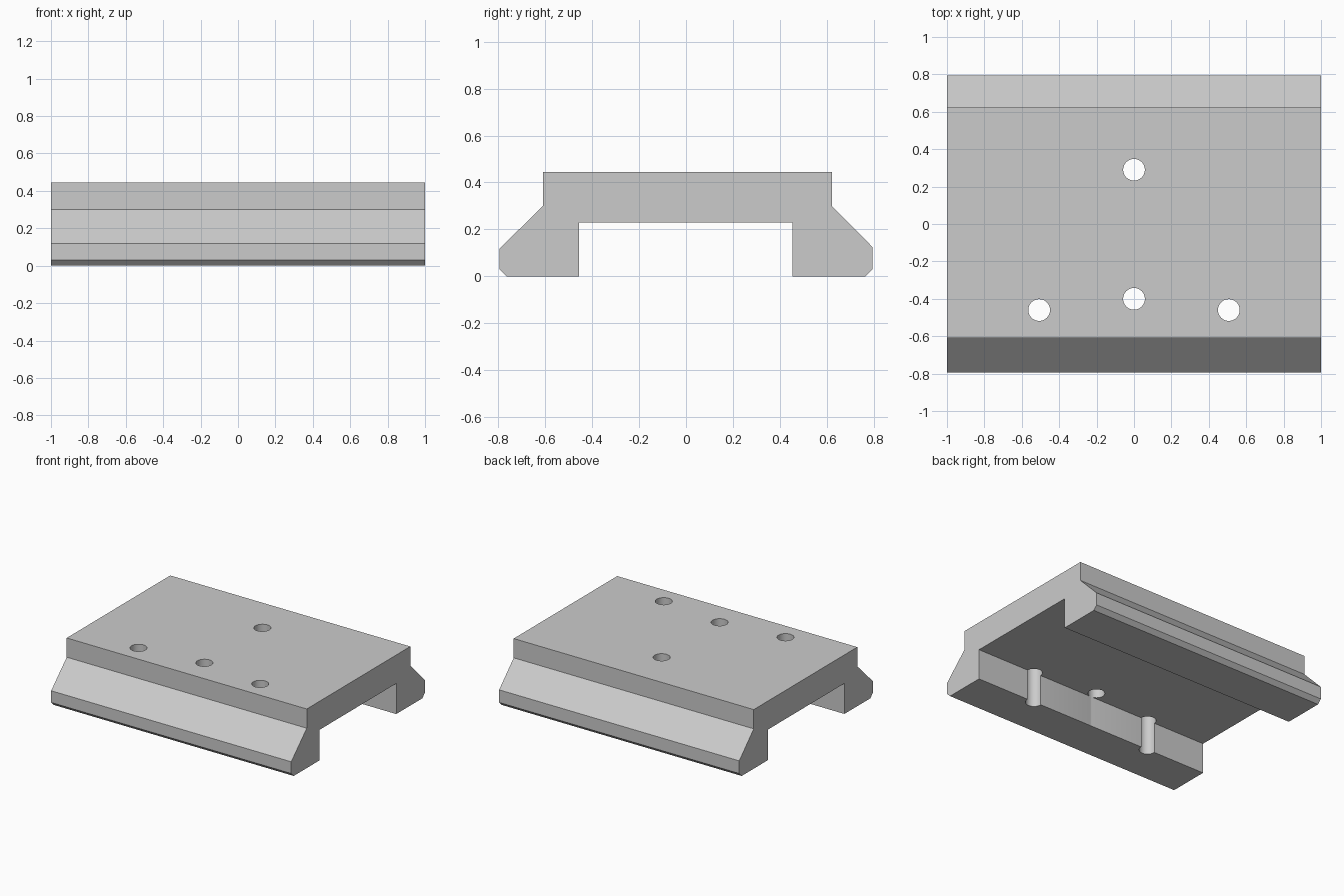
import bpy
import bmesh
import math

if "Cube" in bpy.data.objects:
    bpy.data.objects.remove(bpy.data.objects["Cube"], do_unlink=True)

grey = bpy.data.materials.new("light_grey")
grey.use_nodes = True
colour = (0.6, 0.6, 0.6, 1)
grey.diffuse_color = colour
grey.node_tree.nodes["Principled BSDF"].inputs["Base Color"].default_value = colour

# Cross-section (y, z) of the rail clamp, extruded along x
profile = [(-0.765, 0), (-0.457, 0), (-0.457, 0.23), (0.455, 0.23),
           (0.455, 0), (0.765, 0), (0.795, 0.03), (0.795, 0.125),
           (0.622, 0.3), (0.622, 0.445), (-0.61, 0.445), (-0.61, 0.3),
           (-0.795, 0.118), (-0.795, 0.03)]

bm = bmesh.new()
end = bm.faces.new([bm.verts.new((-1, y, z)) for y, z in profile])
extruded = bmesh.ops.extrude_face_region(bm, geom=[end], use_keep_orig=True)["geom"]
bmesh.ops.translate(bm, vec=(2, 0, 0),
                    verts=[g for g in extruded if isinstance(g, bmesh.types.BMVert)])
bmesh.ops.recalc_face_normals(bm, faces=bm.faces)
mesh = bpy.data.meshes.new("mounting_plate")
bm.to_mesh(mesh)
bm.free()
plate = bpy.data.objects.new("mounting_plate", mesh)
bpy.context.collection.objects.link(plate)
mesh.materials.append(grey)

# Vertical bolt holes; the outer pair notches the front leg's inner wall
for x, y in [(0, 0.29), (0, -0.4), (-0.507, -0.46), (0.507, -0.46)]:
    bpy.ops.mesh.primitive_cylinder_add(vertices=48, radius=0.058, depth=1,
                                        location=(x, y, 0.2))
    cutter = bpy.context.object
    cutter.name = "bolt_hole_cutter"
    cutter.hide_render = True
    cutter.data.materials.append(grey)
    cut = plate.modifiers.new("bolt_hole", "BOOLEAN")
    cut.operation = "DIFFERENCE"
    cut.solver = "EXACT"
    cut.object = cutter
    bpy.ops.object.select_all(action="DESELECT")
    plate.select_set(True)
    bpy.context.view_layer.objects.active = plate
    bpy.ops.object.modifier_apply(modifier=cut.name)
    bpy.data.objects.remove(cutter, do_unlink=True)

# Smooth hole walls, crisp machined edges
bpy.ops.object.shade_smooth_by_angle(angle=math.radians(25))
